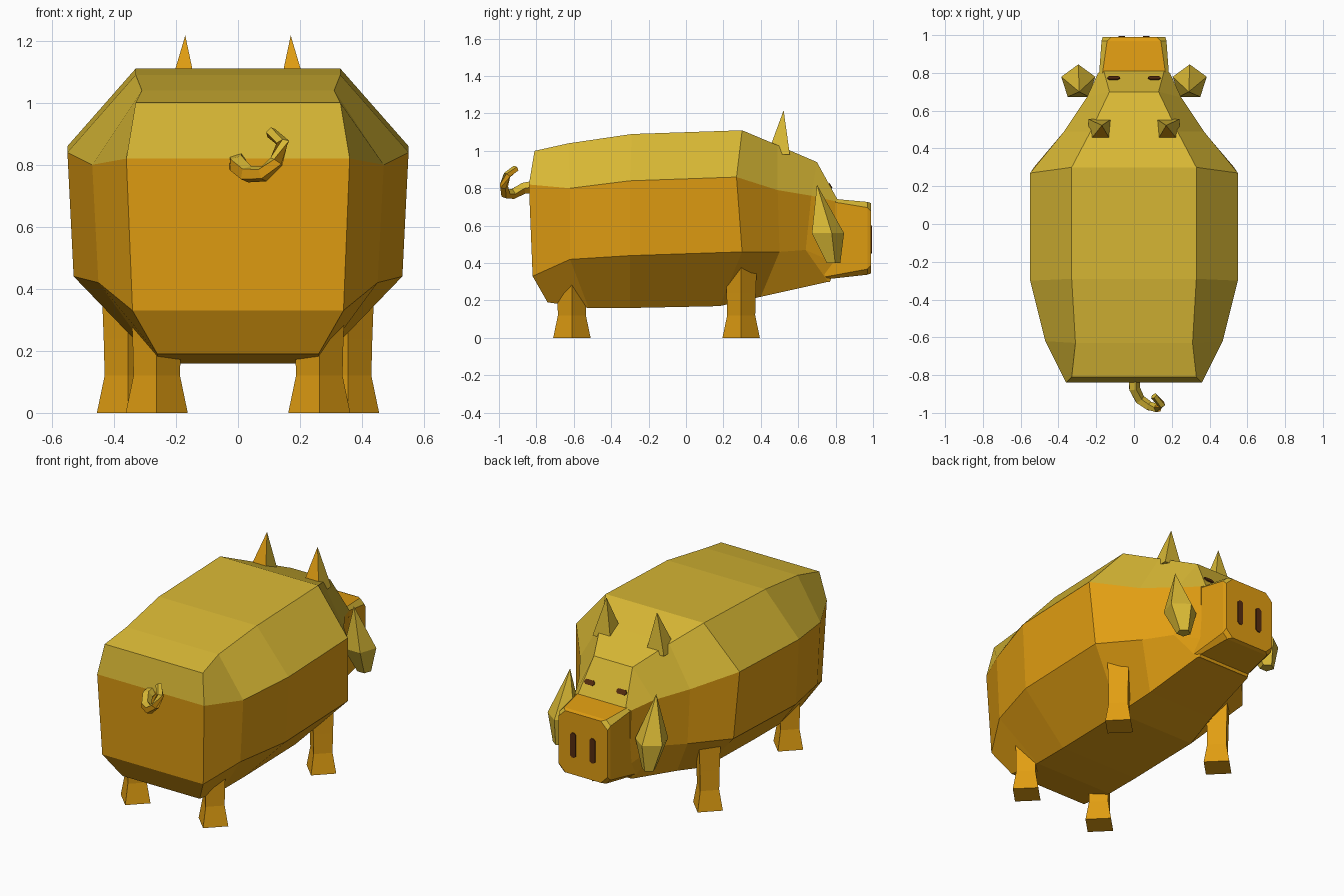
import bpy, bmesh
from math import sin, cos, pi, radians
from mathutils import Vector

if "Cube" in bpy.data.objects:
    bpy.data.objects.remove(bpy.data.objects["Cube"], do_unlink=True)


def material(name, rgb):
    m = bpy.data.materials.new(name)
    m.use_nodes = True
    colour = (*rgb, 1)
    m.diffuse_color = colour
    m.node_tree.nodes["Principled BSDF"].inputs["Base Color"].default_value = colour
    return m


ORANGE = material("orange", (.75, .34, .006))
YELLOW = material("yellow", (.69, .48, .035))
BROWN = material("dark brown", (.09, .025, .005))


def finish(name, bm, mats, rule=None):
    """Clean up a bmesh, colour its faces by a rule and make it an object."""
    bmesh.ops.remove_doubles(bm, verts=bm.verts, dist=.0005)
    bmesh.ops.recalc_face_normals(bm, faces=bm.faces)
    bm.normal_update()
    for f in bm.faces:
        f.material_index = int(bool(rule and rule(f)))
    mesh = bpy.data.meshes.new(name)
    bm.to_mesh(mesh)
    bm.free()
    for m in mats:
        mesh.materials.append(m)
    ob = bpy.data.objects.new(name, mesh)
    bpy.context.scene.collection.objects.link(ob)
    return ob


def loft(rings, caps=True):
    """Skin closed rings of equal length; a tip is a ring of one repeated point."""
    bm = bmesh.new()
    loops = [[bm.verts.new(p) for p in ring] for ring in rings]
    for a, b in zip(loops, loops[1:]):
        for i in range(len(a)):
            j = (i + 1) % len(a)
            bm.faces.new((a[i], a[j], b[j], b[i]))
    if caps:
        for ring, loop in zip((rings[0], rings[-1]), (loops[0], loops[-1])):
            if (Vector(ring[0]) - Vector(ring[1])).length > .001:
                bm.faces.new(loop)
    return bm


def polygon(x, y, z, r, sides, turn=0):
    return [(x + r * cos(turn + 2 * pi * i / sides),
             y + r * sin(turn + 2 * pi * i / sides), z) for i in range(sides)]


# Body and head: half sections listed as top, shoulder, flank and belly corners
half_sections = [
    [(.33, -.81, 1), (.36, -.84, .82), (.34, -.82, .33), (.26, -.74, .19)],
    [(.31, -.63, 1.04), (.47, -.62, .8), (.45, -.62, .42), (.26, -.52, .16)],
    [(.33, -.29, 1.09), (.55, -.3, .84), (.53, -.3, .44), (.26, -.3, .16)],
    [(.33, .3, 1.11), (.55, .27, .86), (.53, .3, .46), (.26, .18, .17)],
    [(.23, .49, 1.03), (.37, .49, .79), (.36, .5, .46), (.22, .4, .22)],
    [(.13, .7, .94), (.25, .67, .76), (.25, .64, .47), (.18, .76, .3)],
    [(.16, .81, .74), (.19, .8, .73), (.18, .8, .4), (.17, .77, .3)],
]


def mirrored(half):
    return half + [(-x, y, z) for x, y, z in reversed(half)]


bm = loft([mirrored(h) for h in half_sections], caps=False)
# The ends are closed with strips so the rump keeps its colour break
bm.verts.ensure_lookup_table()
for start in (0, len(bm.verts) - 8):
    v = bm.verts[start:start + 8]
    for i in range(3):
        bm.faces.new((v[i], v[i + 1], v[6 - i], v[7 - i]))


def upper(f):
    z = f.calc_center_median().z
    return z > .85 or (f.normal.z > .25 and z > .7)


finish("body", bm, [ORANGE, YELLOW], upper)


# Snout: a block whose cut corners widen toward the nose
def snout_ring(y, w, low, high, cut):
    return mirrored([(w - cut, y, high), (w, y, high - cut),
                     (w, y, low + cut), (w - cut, y, low)])


finish("snout",
       loft([snout_ring(.72, .19, .31, .75, .012),
             snout_ring(.97, .172, .338, .727, .03),
             snout_ring(.99, .165, .345, .72, .045)]),
       [ORANGE, YELLOW],
       lambda f: f.normal.z > .3 and abs(f.normal.x) > .3)


def plate(name, size, place, tilt=0, round_ends=False):
    """Thin painted detail, optionally with its corners cut."""
    bm = bmesh.new()
    bmesh.ops.create_cube(bm, size=1)
    for v in bm.verts:
        v.co = Vector([c * s for c, s in zip(v.co, size)])
    if round_ends:
        edges = [e for e in bm.edges
                 if abs((e.verts[0].co - e.verts[1].co).z) > .001]
        bmesh.ops.bevel(bm, geom=edges, offset=.01, segments=1, affect="EDGES")
    ob = finish(name, bm, [BROWN])
    ob.location = place
    ob.rotation_euler.x = tilt


for side, label in ((1, "left"), (-1, "right")):
    plate(label + "_eye", (.066, .03, .009), (side * .108, .772, .812),
          radians(-60.6), True)
    plate(label + "_nostril", (.036, .15, .009), (side * .065, .99, .525),
          radians(-90), True)

    # Upright pointed ear on the crown
    finish(label + "_ear",
           loft([polygon(side * .18, .495, .98, .085, 4, pi / 4),
                 [(side * .17, .522, 1.217)] * 4]),
           [YELLOW, ORANGE], lambda f: f.normal.y < -.5)

    # Tusk beside the cheek, widest below the middle
    finish(label + "_tusk",
           loft([polygon(side * .3, .785, .4, .04, 5, pi / 2),
                 polygon(side * .295, .75, .56, .095, 5, pi / 2),
                 [(side * .29, .7, .82)] * 5]),
           [YELLOW])

    # Square legs turned corner-on, flaring at the hoof
    for x, y, where in ((.355, .295, "front"), (.262, -.61, "back")):
        finish(f"{where}_{label}_leg",
               loft([polygon(side * x, y, z, r, 4)
                     for z, r in ((0, .1), (.12, .075), (.24, .078), (.42, .085))]),
               [ORANGE])

# Curled tail: a tapering five-sided tube swept along a path
path = [Vector(p) for p in (
    (0, -.8, .81), (0, -.87, .8), (.03, -.93, .77), (.08, -.965, .77),
    (.125, -.975, .81), (.145, -.955, .87), (.105, -.91, .905))]
rings = []
for i, p in enumerate(path):
    along = path[min(i + 1, len(path) - 1)] - path[max(i - 1, 0)]
    turn = along.to_track_quat("Z", "Y")
    r = .034 - .0025 * i
    rings.append([p + turn @ Vector(c) for c in polygon(0, 0, 0, r, 5)])
finish("tail", loft(rings), [ORANGE, YELLOW], lambda f: f.normal.z > .35)
